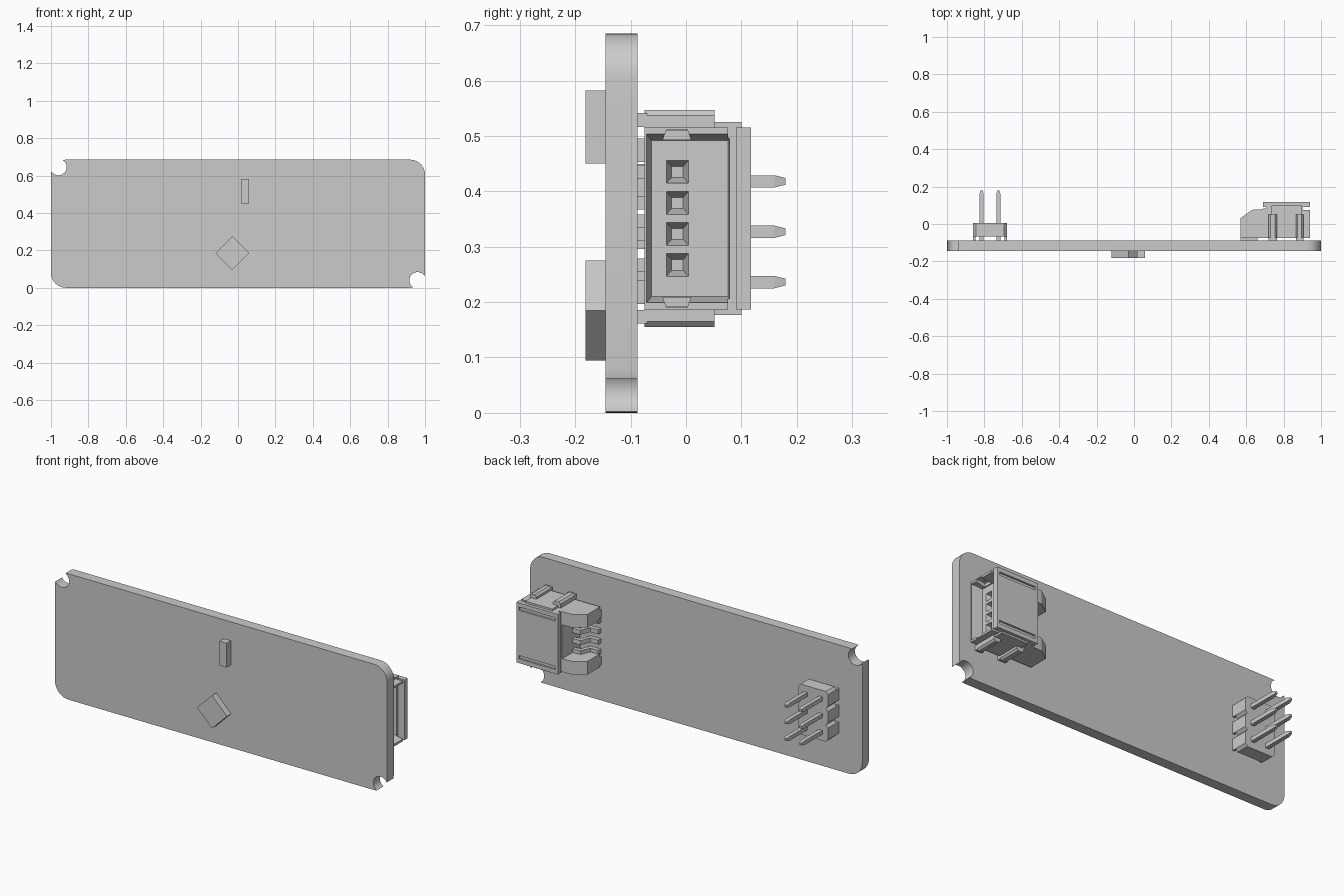
import bpy, bmesh, math
from mathutils import Vector

cube = bpy.data.objects.get("Cube")
if cube:
    bpy.data.objects.remove(cube, do_unlink=True)

grey = bpy.data.materials.new("plain grey")
grey.use_nodes = True
grey.diffuse_color = (0.6, 0.6, 0.6, 1)
grey.node_tree.nodes["Principled BSDF"].inputs["Base Color"].default_value = (0.6, 0.6, 0.6, 1)

BOARD_FRONT, BOARD_BACK, HEIGHT = -0.145, -0.088, 0.685
MID_Z = 0.351          # mirror height of the socket
PIN_Z = [MID_Z + (i - 1.5) * 0.056 for i in range(4)]


def loft(name, rings):
    """Closed solid through rings of matching points."""
    bm = bmesh.new()
    loops = [[bm.verts.new(p) for p in ring] for ring in rings]
    n = len(loops[0])
    for a, b in zip(loops, loops[1:]):
        for i in range(n):
            j = (i + 1) % n
            bm.faces.new((a[i], a[j], b[j], b[i]))
    bm.faces.new(loops[0])
    bm.faces.new(loops[-1])
    bmesh.ops.recalc_face_normals(bm, faces=bm.faces)
    mesh = bpy.data.meshes.new(name)
    bm.to_mesh(mesh)
    bm.free()
    mesh.materials.append(grey)
    obj = bpy.data.objects.new(name, mesh)
    bpy.context.collection.objects.link(obj)
    return obj


def prism(name, profile, axis, lo, hi):
    """Extrude a 2D profile along axis; the profile uses the other two axes in order."""
    def at(v):
        ring = []
        for p in profile:
            q = list(p)
            q.insert("xyz".index(axis), v)
            ring.append(Vector(q))
        return ring
    return loft(name, [at(lo), at(hi)])


def rect(u0, u1, v0, v1):
    return [(u0, v0), (u1, v0), (u1, v1), (u0, v1)]


def box(name, x, y, z):
    return prism(name, rect(*x, *y), "z", *z)


def yz_ring(x, y0, y1, z0, z1):
    return [Vector((x, y, z)) for y, z in rect(y0, y1, z0, z1)]


def arc(cx, cz, r, start, sweep, steps):
    return [(cx + r * math.cos(math.radians(start + sweep * i / steps)),
             cz + r * math.sin(math.radians(start + sweep * i / steps))) for i in range(steps + 1)]


def cut(obj, cutters):
    for cutter in cutters:
        mod = obj.modifiers.new("cut", "BOOLEAN")
        mod.operation, mod.solver, mod.object = "DIFFERENCE", "EXACT", cutter
    graph = bpy.context.evaluated_depsgraph_get()
    mesh = bpy.data.meshes.new_from_object(obj.evaluated_get(graph))
    obj.modifiers.clear()
    obj.data = mesh
    for cutter in cutters:
        bpy.data.objects.remove(cutter, do_unlink=True)


def smooth(obj):
    bpy.ops.object.select_all(action="DESELECT")
    obj.select_set(True)
    bpy.context.view_layer.objects.active = obj
    bpy.ops.object.shade_smooth_by_angle(angle=math.radians(30))


def both(z0, z1):
    """A height range and its mirror about the socket's middle."""
    return [("upper", z0, z1), ("lower", 2 * MID_Z - z1, 2 * MID_Z - z0)]


# Circuit board: rounded corners, two of them with round notches
R = 0.08
outline = (arc(1 - R, HEIGHT - R, R, 0, 90, 10) + arc(R - 1, HEIGHT - R, R, 90, 90, 10)
           + arc(R - 1, R, R, 180, 90, 10) + arc(1 - R, R, R, 270, 90, 10))
board = prism("board", outline, "y", BOARD_FRONT, BOARD_BACK)
notches = [prism("notch_cutter", arc(x, z, 0.044, 0, 345, 23), "y", -0.2, 0)
           for x, z in ((-0.96, HEIGHT - 0.04), (0.96, 0.04))]
cut(board, notches)
smooth(board)

# Front chips: a slim one and a square one on its corner
box("slim_chip", (0.016, 0.058), (-0.181, BOARD_FRONT), (0.45, 0.582))
prism("diamond_chip", arc(-0.03, 0.185, 0.09, 0, 270, 3), "y", -0.181, BOARD_FRONT)

# Pin header: three segments with chamfered corners, feet and two pins each
HX, HALF, SEG, CH = -0.77, 0.09, 0.0455, 0.014
for row in range(3):
    z = 0.327 + (row - 1) * 2 * SEG
    profile = []
    for sx, sz in ((1, 1), (-1, 1), (-1, -1), (1, -1)):
        corner = [(HX + sx * HALF, z + sz * (SEG - CH)), (HX + sx * (HALF - CH), z + sz * SEG)]
        profile += corner if sx == sz else corner[::-1]
    prism(f"header_body_{row}", profile, "y", -0.066, 0.006)
    for side in (-1, 1):
        edge = sorted((HX + side * HALF, HX + side * (HALF - 0.013)))
        box(f"header_foot_{row}", edge, (BOARD_BACK, -0.06), (z - 0.031, z + 0.031))
        px = HX + side * 0.045
        rings = []
        for y, h in ((BOARD_BACK, 0.011), (0.16, 0.011), (0.18, 0.006)):
            rings.append([Vector((u, y, v)) for u, v in rect(px - h, px + h, z - h, z + h)])
        loft(f"header_pin_{row}", rings)

# Socket housing with a tapered mouth, key notches, contact holes and lid grooves
housing = box("socket_housing", (0.69, 0.94), (-0.075, 0.117), (0.187, 0.515))
FACE = 0.88
cutters = [
    loft("mouth_cutter", [yz_ring(0.945, -0.072, 0.084, 0.198, 0.504),
                          yz_ring(FACE, -0.062, 0.076, 0.21, 0.492)]),
    box("side_slot_cutter", (0.9, 0.96), (0.076, 0.09), (0.1, 0.6)),
    box("lid_back_cutter", (0.6, 0.705), (0.082, 0.09), (0.1, 0.6)),
]
for part, z0, z1 in both(0.485, 0.512):
    wide, slim = (-0.045, 0.012), (-0.03, -0.002)
    inner, outer = (wide, slim) if part == "lower" else (slim, wide)
    key = [(wide[0], z0), (wide[1], z0), (wide[1] - 0.01, z1), (wide[0] + 0.01, z1)]
    if part == "lower":
        key = [(y, z0 + z1 - z) for y, z in key]
    cutters.append(prism("key_cutter", key, "x", FACE + 0.005, 0.96))
for part, z0, z1 in both(0.474, 0.492):
    cutters.append(box("groove_cutter", (0.705, 0.925), (0.107, 0.13), (z0, z1)))
for z in PIN_Z:
    cutters.append(loft("hole_cutter", [
        yz_ring(FACE + 0.002, -0.036, 0.005, z - 0.021, z + 0.021),
        yz_ring(FACE - 0.035, -0.026, -0.005, z - 0.01, z + 0.01)]))
cut(housing, cutters)

# Rear arms, side plates, metal clips and feet, mirrored above and below
for part, z0, z1 in both(0.443, 0.515):
    arm = [(0.57, -0.075), (0.57, 0.032), (0.632, 0.076), (0.7, 0.08), (0.7, -0.075)]
    prism(f"{part}_rear_arm", arm, "z", z0, z1)
    box(f"{part}_arm_foot", (0.57, 0.66), (BOARD_BACK, -0.07), (z0 + 0.01, z1 - 0.02))
for part, z0, z1 in both(0.51, 0.525):
    box(f"{part}_side_plate", (0.735, 0.898), (-0.075, 0.1), (z0, z1))
for part, z0, z1 in both(0.51, 0.547):
    for x0, x1 in ((0.72, 0.765), (0.865, 0.905)):
        clip = [(x0, z0), (x1, z0), (x1, z1 - 0.01), (x1 - 0.01, z1), (x0 + 0.01, z1), (x0, z1 - 0.01)]
        if part == "lower":
            clip = [(x, z0 + z1 - z) for x, z in clip]
        prism(f"{part}_clip", clip, "y", -0.075, 0.051)
        box(f"{part}_clip_foot", (x0, x1), (BOARD_BACK, -0.07), (z0 + 0.006, z1 - 0.006))

# Contact tails: bent strips from the housing down to the board
tail = [(0.575, BOARD_BACK), (0.635, BOARD_BACK), (0.66, -0.035), (0.7, -0.03),
        (0.7, -0.01), (0.645, -0.012), (0.622, -0.066), (0.575, -0.066)]
for z in PIN_Z:
    prism("contact_tail", tail, "z", z - 0.012, z + 0.012)
